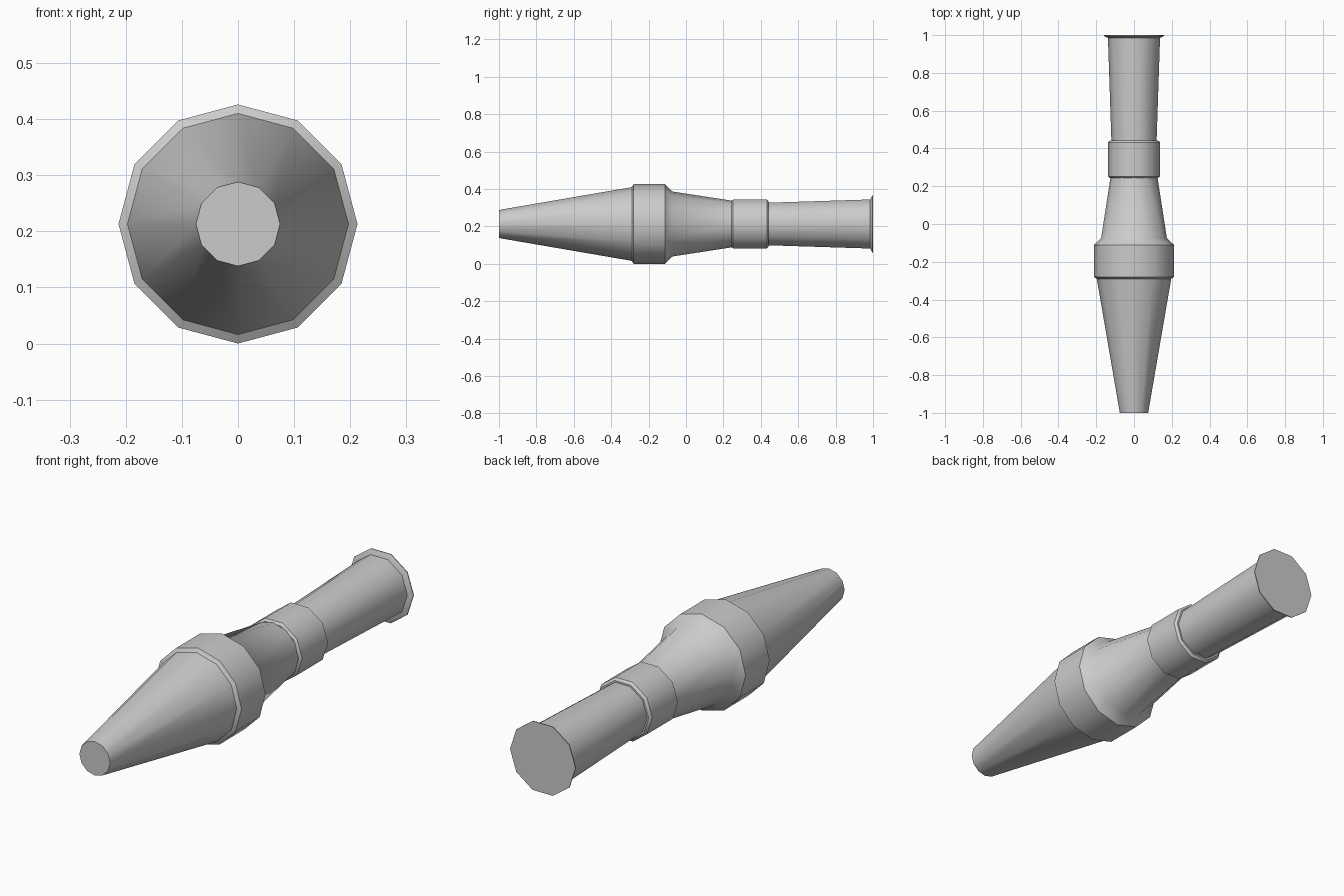
import bpy, bmesh, math

if "Cube" in bpy.data.objects:
    bpy.data.objects.remove(bpy.data.objects["Cube"])

CENTRE_Z = 0.213

grey = bpy.data.materials.new("plain grey")
grey.diffuse_color = (0.6, 0.6, 0.6, 1)
grey.use_nodes = True
grey.node_tree.nodes["Principled BSDF"].inputs["Base Color"].default_value = grey.diffuse_color


def lathe(name, sides, profile):
    """Spin (y, radius) stations round the long axis and cap both ends."""
    bm = bmesh.new()
    rings = []
    for y, r in profile:
        angles = [2 * math.pi * i / sides for i in range(sides)]
        rings.append([bm.verts.new((r * math.cos(a), y, CENTRE_Z + r * math.sin(a)))
                      for a in angles])
    for a, b in zip(rings, rings[1:]):
        for i in range(sides):
            j = (i + 1) % sides
            bm.faces.new((a[i], a[j], b[j], b[i]))
    bm.faces.new(rings[0])
    bm.faces.new(rings[-1])
    bmesh.ops.recalc_face_normals(bm, faces=bm.faces)
    mesh = bpy.data.meshes.new(name)
    bm.to_mesh(mesh)
    bm.free()
    mesh.materials.append(grey)
    obj = bpy.data.objects.new(name, mesh)
    bpy.context.collection.objects.link(obj)
    bpy.ops.object.select_all(action='DESELECT')
    obj.select_set(True)
    bpy.context.view_layer.objects.active = obj
    bpy.ops.object.shade_smooth_by_angle(angle=math.radians(40))
    return obj


# Blunt nose cone, wide band with chamfered edges, tapering neck
lathe("nose_and_neck", 12, [(-1.0, 0.075), (-0.29, 0.197), (-0.28, 0.213),
                            (-0.112, 0.213), (-0.075, 0.174), (0.25, 0.124)])

# Collar between neck and tail
lathe("collar", 10, [(0.243, 0.127), (0.252, 0.1375), (0.432, 0.1375), (0.442, 0.127)])

# Slightly flared tail tube
lathe("tail_tube", 10, [(0.42, 0.119), (0.988, 0.138)])

# Thin flared lip at the tail end
lathe("tail_lip", 10, [(0.985, 0.138), (0.996, 0.16), (1.0, 0.16)])
